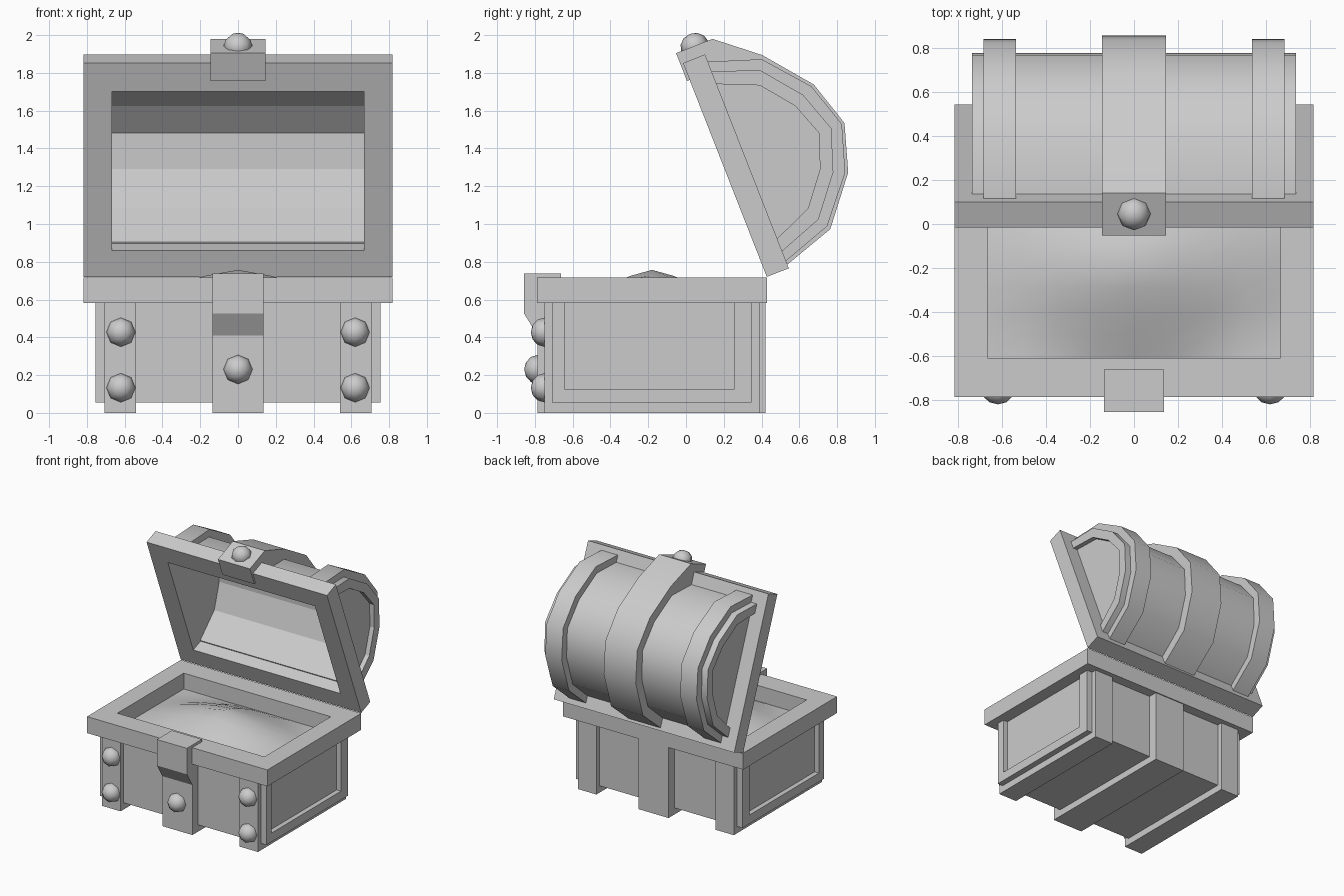
import bpy
import bmesh
import math
from mathutils import Vector, Matrix

cube = bpy.data.objects.get("Cube")
if cube:
    bpy.data.objects.remove(cube, do_unlink=True)

GREY = (0.6, 0.6, 0.6, 1)
mat = bpy.data.materials.new("plain_grey")
mat.use_nodes = True
mat.diffuse_color = GREY
mat.node_tree.nodes["Principled BSDF"].inputs["Base Color"].default_value = GREY


def finish(name, bm):
    bmesh.ops.recalc_face_normals(bm, faces=bm.faces[:])
    for e in bm.edges:
        e.smooth = e.calc_face_angle(0) < 0.9
    mesh = bpy.data.meshes.new(name)
    bm.to_mesh(mesh)
    bm.free()
    mesh.materials.append(mat)
    obj = bpy.data.objects.new(name, mesh)
    bpy.context.collection.objects.link(obj)
    return obj


def prism(name, pts, x0, x1, smooth_sides=0):
    """Extrude a (y, z) outline along x; the first sides can be smooth."""
    bm = bmesh.new()
    a = [bm.verts.new((x0, y, z)) for y, z in pts]
    b = [bm.verts.new((x1, y, z)) for y, z in pts]
    bm.faces.new(a)
    bm.faces.new(b[::-1])
    n = len(pts)
    for i in range(n):
        j = (i + 1) % n
        f = bm.faces.new((a[i], a[j], b[j], b[i]))
        f.smooth = i < smooth_sides
    return finish(name, bm)


def rect(y0, y1, z0, z1):
    return [(y0, z0), (y1, z0), (y1, z1), (y0, z1)]


def frame(name, outer, inner, bottom, top, place):
    """Rectangular ring; outer and inner are (half_x, near, far)."""
    bm = bmesh.new()
    loops = []
    for hx, near, far in (outer, inner):
        for h in (bottom, top):
            loops.append([bm.verts.new((x, *place(d, h))) for x, d in
                          ((-hx, near), (hx, near), (hx, far), (-hx, far))])
    ob, ot, ib, it = loops
    for p, q in ((ob, ot), (ot, it), (it, ib), (ib, ob)):
        for i in range(4):
            j = (i + 1) % 4
            bm.faces.new((p[i], p[j], q[j], q[i]))
    return finish(name, bm)


def rivet(name, centre, axis):
    bm = bmesh.new()
    bmesh.ops.create_uvsphere(bm, u_segments=8, v_segments=6, radius=0.077)
    turn = Vector(axis).to_track_quat('Z', 'Y').to_matrix().to_4x4()
    bm.transform(Matrix.Translation(centre) @ turn @ Matrix.Diagonal((1, 1, 0.93, 1)))
    for f in bm.faces:
        f.smooth = True
    return finish(name, bm)


# Lid coordinates: u runs from hinge to lip, w is height above the lid plane
HINGE_Y, HINGE_Z = 0.428, 0.72
C, S = 0.365, 0.931
MID = 0.608


def lid(u, w):
    return HINGE_Y - C * u + S * w, HINGE_Z + S * u + C * w


def arch(half):
    """Mirror half an arch, listed from the crown down, about the lid middle."""
    left = [(MID - o, w) for o, w in reversed(half)]
    return left + [(MID + o, w) for o, w in half[1:]]


INNER = arch([(0, .535), (.18, .47), (.35, .335), (.45, .1)])
BODY = arch([(0, .605), (.22, .53), (.425, .365), (.52, .1)])
SIDE = arch([(0, .665), (.245, .588), (.475, .395), (.575, .1)])
CENTRE = arch([(0, .68), (.25, .603), (.495, .405), (.595, .1)])


def lid_band(name, outer, inner, x0, x1):
    pts = [lid(*p) for p in outer + inner[::-1]]
    return prism(name, pts, x0, x1, smooth_sides=len(outer) - 1)


# Chest body and its raised U-shaped side frames
prism("chest_body", rect(-.71, .346, .055, .585), -.715, .715)
side_u = [(-.71, .055), (.346, .055), (.346, .585), (.257, .585),
          (.257, .127), (-.643, .127), (-.643, .585), (-.71, .585)]
for side, s in (("left", 1), ("right", -1)):
    prism(side + "_side_frame", side_u, s * .715, s * .754)

    # Straps around the body and lid, with rivets
    prism(side + "_body_strap", rect(-.75, .389, 0, .585), s * .54, s * .706)
    lid_band(side + "_lid_strap", SIDE, BODY, s * .537, s * .686)
    for level, z in (("upper", .427), ("lower", .133)):
        rivet(f"{side}_{level}_rivet", (s * .62, -.75, z), (0, -1, 0))

    # Recessed lid end
    prism(side + "_lid_end", [lid(*p) for p in INNER], s * .667, s * .7)

prism("centre_body_strap", rect(-.785, .42, 0, .585), -.136, .136)
rivet("centre_rivet", (0, -.785, .23), (0, -1, 0))

# Body rim
frame("body_rim", (.818, -.788, .428), (.667, -.61, .25), .582, .717, lambda d, h: (d, h))

# Latch block hooked over the rim
prism("latch", [(-.857, .738), (-.857, .525), (-.785, .41), (-.76, .41),
                (-.76, .6), (-.662, .7), (-.662, .738)], -.136, .136)

# Treasure heap
bm = bmesh.new()
bmesh.ops.create_grid(bm, x_segments=8, y_segments=8, size=1)
for v in bm.verts:
    px, py = v.co.x, v.co.y
    height = .757 - .17 * min(1, math.hypot(px, py)) ** 1.25
    v.co = (px * .67, -.18 + py * .435, height)
for f in bm.faces:
    f.smooth = True
finish("treasure_heap", bm)

# Open lid: rim, barrel shell and centre strap with its clasp
frame("lid_rim", (.818, 0, 1.216), (.667, .15, 1.055), 0, .125, lid)
lid_band("lid_barrel", BODY, INNER, -.738, .738)
clasp = [(1.278, .192), (1.278, -.015), (1.12, -.015), (1.12, .1)]
strap = CENTRE[:-1] + clasp + BODY[::-1][1:]
prism("centre_lid_strap", [lid(*p) for p in strap], -.145, .145,
      smooth_sides=len(CENTRE) - 1)
rivet("clasp_rivet", (0, *lid(1.275, .09)), (0, -C, S))
